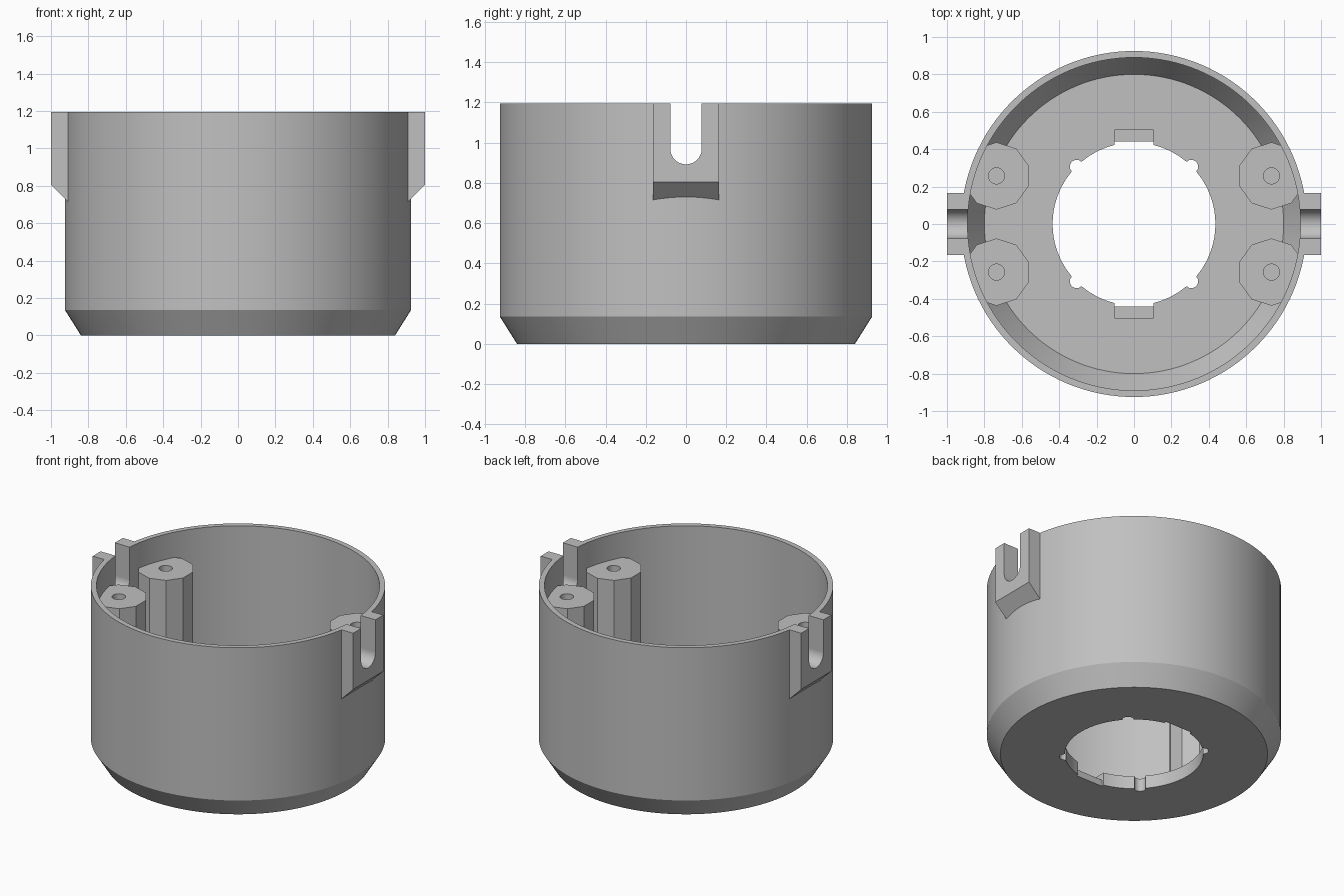
import bpy, bmesh, math
from mathutils import Matrix, Vector

cube = bpy.data.objects.get("Cube")
if cube:
    bpy.data.objects.remove(cube, do_unlink=True)

grey = bpy.data.materials.new("light grey plastic")
grey.use_nodes = True
color = (0.53, 0.53, 0.53, 1)
grey.diffuse_color = color
grey.node_tree.nodes["Principled BSDF"].inputs["Base Color"].default_value = color

TOP = 1.195
FLOOR = 0.09


def make_object(name, bm):
    bmesh.ops.recalc_face_normals(bm, faces=bm.faces)
    mesh = bpy.data.meshes.new(name)
    bm.to_mesh(mesh)
    bm.free()
    mesh.materials.append(grey)
    obj = bpy.data.objects.new(name, mesh)
    bpy.context.collection.objects.link(obj)
    return obj


def lathe(name, profile, steps=128):
    """Revolve a closed (radius, z) profile around the z axis."""
    bm = bmesh.new()
    verts = [bm.verts.new((r, 0, z)) for r, z in profile]
    edges = [bm.edges.new((verts[i - 1], v)) for i, v in enumerate(verts)]
    bmesh.ops.spin(bm, geom=verts + edges, axis=(0, 0, 1), cent=(0, 0, 0),
                   angle=math.tau, steps=steps, use_duplicate=False)
    bmesh.ops.remove_doubles(bm, verts=bm.verts, dist=0.0001)
    return make_object(name, bm)


def box(name, low, high):
    low, high = Vector(low), Vector(high)
    bm = bmesh.new()
    bmesh.ops.create_cube(bm, size=1, matrix=Matrix.Translation((low + high) / 2)
                          @ Matrix.Diagonal((*(high - low), 1)))
    return make_object(name, bm)


def cylinder(name, x, y, z, radius, depth, sides=32, along_x=False):
    """Cylinder centred on x, y, z."""
    bm = bmesh.new()
    turn = Matrix.Rotation(math.pi / 2, 4, "Y") if along_x else Matrix()
    bmesh.ops.create_cone(bm, cap_ends=True, segments=sides, radius1=radius,
                          radius2=radius, depth=depth,
                          matrix=Matrix.Translation((x, y, z)) @ turn)
    return make_object(name, bm)


def boolean(obj, tool, operation="DIFFERENCE"):
    mod = obj.modifiers.new("cut", "BOOLEAN")
    mod.operation, mod.object, mod.solver = operation, tool, "EXACT"
    bpy.context.view_layer.objects.active = obj
    bpy.ops.object.modifier_apply(modifier=mod.name)


def discard(*objs):
    for obj in objs:
        bpy.data.objects.remove(obj, do_unlink=True)


# Cup with chamfered base and a round opening in the floor
body = lathe("cup_body", [(0.435, 0), (0.84, 0), (0.925, 0.135), (0.925, TOP),
                          (0.89, TOP), (0.89, 0.23), (0.80, FLOOR), (0.435, FLOOR)])

# Floor opening: flat-ended slot, shallow recess and four small round notches
floor_cutters = [
    box("slot_cutter", (-0.105, -0.44, -0.1), (0.105, 0.44, 0.2)),
    box("recess_cutter", (-0.105, -0.503, FLOOR / 2), (0.105, 0.503, 0.2)),
]
for sx in (-1, 1):
    for sy in (-1, 1):
        floor_cutters.append(cylinder("notch_cutter", sx * 0.307, sy * 0.307, 0, 0.036, 0.6))
for cutter in floor_cutters:
    boolean(body, cutter)
discard(*floor_cutters)

# Side lugs with a sloped underside
lugs = []
for side, name in ((1, "left_lug"), (-1, "right_lug")):
    bm = bmesh.new()
    outline = [(0.9, 0.705), (1, 0.805), (1, TOP), (0.9, TOP)]
    face = bm.faces.new([bm.verts.new((side * x, -0.165, z)) for x, z in outline])
    ext = bmesh.ops.extrude_face_region(bm, geom=[face])
    bmesh.ops.translate(bm, vec=(0, 0.33, 0),
                        verts=[g for g in ext["geom"] if isinstance(g, bmesh.types.BMVert)])
    lugs.append(make_object(name, bm))

# Round-bottomed cable slot through both lugs and the wall
cable_cutters = [
    box("cable_slot_cutter", (-1.2, -0.078, 0.97), (1.2, 0.078, 1.4)),
    cylinder("cable_round_cutter", 0, 0, 0.97, 0.078, 2.4, 48, along_x=True),
]
for part in [body] + lugs:
    for cutter in cable_cutters:
        boolean(part, cutter)
discard(*cable_cutters)

# Four faceted screw posts, trimmed to stay inside the wall
inside = lathe("inside_trim", [(0, 0.05), (0.83, 0.05), (0.905, 0.18), (0.905, 1.1), (0, 1.1)])
posts = []
for sx, side in ((1, "left"), (-1, "right")):
    for sy, end in ((-1, "front"), (1, "back")):
        x, y = sx * 0.735, sy * 0.257
        post = cylinder(f"{end}_{side}_post", x, y, 0.54, 0.18, 0.96, 10)
        hole = cylinder("screw_hole_cutter", x, y, 0.8, 0.043, 0.8, 24)
        boolean(post, inside, "INTERSECT")
        boolean(post, hole)
        discard(hole)
        posts.append(post)
discard(inside)

# Smooth round walls, sharp edges
bpy.ops.object.select_all(action="DESELECT")
for obj in [body] + lugs + posts:
    obj.select_set(True)
bpy.context.view_layer.objects.active = body
bpy.ops.object.shade_smooth_by_angle(angle=math.radians(25))
